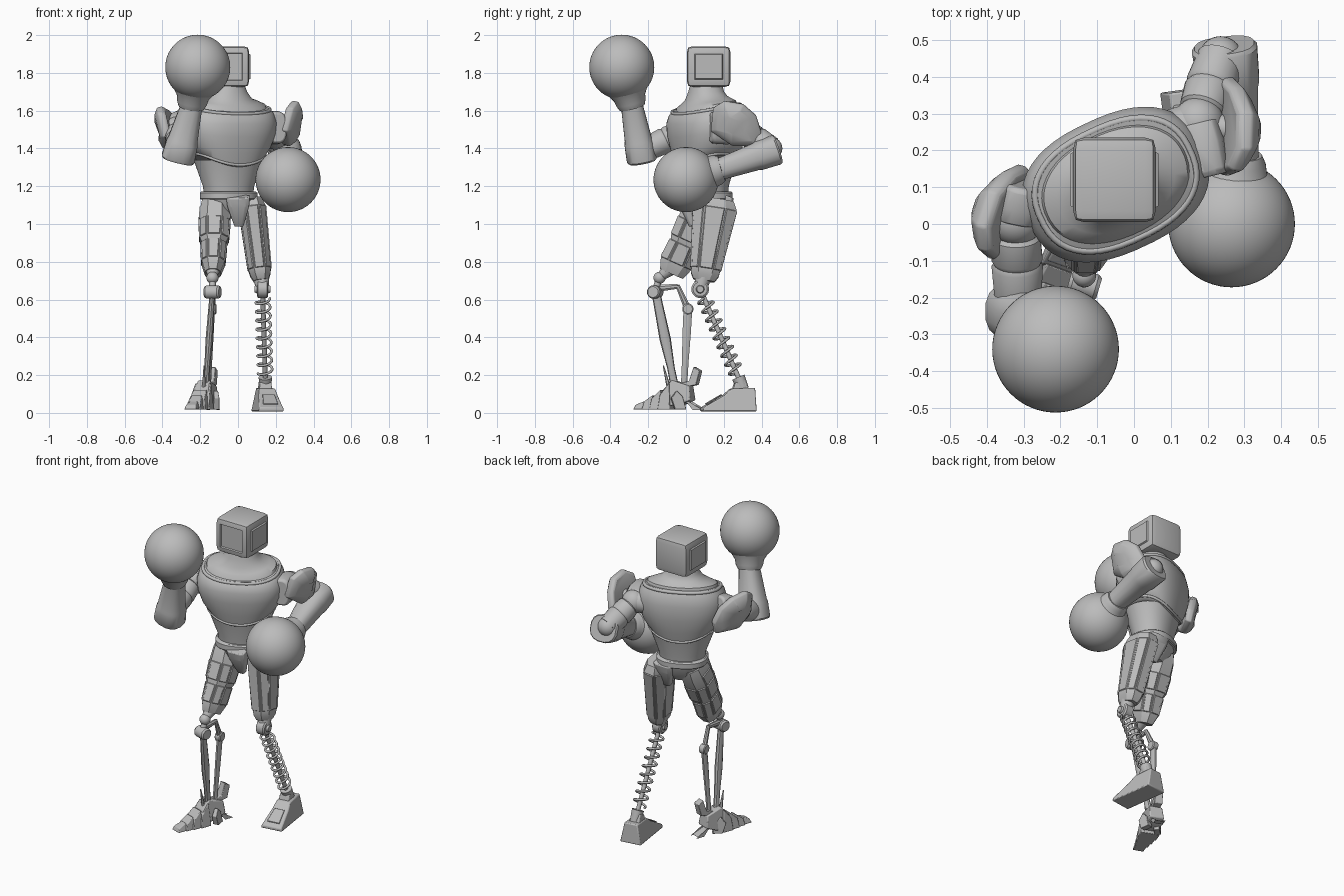
import bpy, bmesh, math
from mathutils import Vector, Matrix

cube = bpy.data.objects.get("Cube")
if cube:
    bpy.data.objects.remove(cube)

steel = bpy.data.materials.new("plain_grey")
steel.use_nodes = True
GREY = (0.5, 0.5, 0.5, 1)
steel.diffuse_color = GREY
steel.node_tree.nodes["Principled BSDF"].inputs["Base Color"].default_value = GREY


def finish(name, bm, angle=35, bevel=0):
    bmesh.ops.recalc_face_normals(bm, faces=bm.faces)
    mesh = bpy.data.meshes.new(name)
    bm.to_mesh(mesh)
    bm.free()
    mesh.materials.append(steel)
    ob = bpy.data.objects.new(name, mesh)
    bpy.context.collection.objects.link(ob)
    if bevel:
        mod = ob.modifiers.new("edge_bevel", "BEVEL")
        mod.width, mod.segments = bevel, 2
    bpy.ops.object.select_all(action="DESELECT")
    ob.select_set(True)
    bpy.context.view_layer.objects.active = ob
    bpy.ops.object.shade_smooth_by_angle(angle=math.radians(angle))
    return ob


def skin(rings, closed=False):
    # Bridge equal rings of points; cap the ends unless closed in a loop
    bm = bmesh.new()
    vs = [[bm.verts.new(p) for p in r] for r in rings]
    n = len(vs[0])
    pairs = list(zip(vs, vs[1:])) + ([(vs[-1], vs[0])] if closed else [])
    for a, b in pairs:
        for i in range(n):
            j = (i + 1) % n
            bm.faces.new((a[i], a[j], b[j], b[i]))
    if not closed:
        bm.faces.new(vs[0])
        bm.faces.new(vs[-1])
    return bm


def oval(c, u, v, sides, power=1.0):
    pts = []
    for i in range(sides):
        a = math.tau * (i + 0.5) / sides
        x, y = math.cos(a), math.sin(a)
        pts.append(c + u * math.copysign(abs(x) ** power, x) + v * math.copysign(abs(y) ** power, y))
    return pts


def limb(name, p, q, stations, sides=24, power=1.0, hint=(1, 0, 0), panels=0, angle=35, bevel=0):
    # Stations are (fraction along p-q, radius toward hint, radius across)
    p, q = Vector(p), Vector(q)
    d = (q - p).normalized()
    u = Vector(hint)
    u = (u - d * u.dot(d)).normalized()
    v = d.cross(u)
    bm = skin([oval(p.lerp(q, t), u * a, v * b, sides, power) for t, a, b in stations])
    if panels:
        faces = [f for f in bm.faces if len(f.verts) == 4 and f.calc_area() > panels]
        bmesh.ops.recalc_face_normals(bm, faces=bm.faces)
        bmesh.ops.inset_individual(bm, faces=faces, thickness=0.006, depth=0)
        bmesh.ops.inset_individual(bm, faces=faces, thickness=0.005, depth=0.005)
    return finish(name, bm, angle, bevel)


def rod(name, p, q, r, r2=None, sides=16):
    r2 = r if r2 is None else r2
    return limb(name, p, q, [(0, r, r), (1, r2, r2)], sides)


def pin(name, c, axis, r, half):
    c, a = Vector(c), Vector(axis).normalized() * half
    return limb(name, c - a, c + a, [(0, r * .8, r * .8), (.12, r, r), (.88, r, r), (1, r * .8, r * .8)],
                hint=(0, 0, 1))


def ball(name, c, r, seg=32):
    bm = bmesh.new()
    bmesh.ops.create_uvsphere(bm, u_segments=seg, v_segments=seg // 2, radius=r, matrix=Matrix.Translation(c))
    return finish(name, bm, 60)


def pipe(name, pts, r, closed=False, sides=8):
    pts = [Vector(p) for p in pts]
    n, rings = len(pts), []
    for i, p in enumerate(pts):
        a = pts[(i - 1) % n] if closed or i else p
        b = pts[(i + 1) % n] if closed or i < n - 1 else p
        d = (b - a).normalized()
        u = d.cross(Vector((.12, .31, .94))).normalized() * r
        rings.append(oval(p, u, d.cross(u), sides))
    return finish(name, skin(rings, closed), 60)


def prism(name, outline, c, yaw, low, high, bevel=0.006):
    # Outline is (forward, up); low and high are half widths at bottom and top
    f = Vector((math.sin(yaw), -math.cos(yaw), 0))
    s = Vector((math.cos(yaw), math.sin(yaw), 0))
    top = max(z for _, z in outline)
    rings = []
    for side in (-1, 1):
        rings.append([Vector(c) + f * y + Vector((0, 0, z)) + s * side * (low + (high - low) * z / top)
                      for y, z in outline])
    return finish(name, skin(rings), 30, bevel)


# Torso, twisted toward the model's left
TWIST = math.radians(25)
U = Vector((math.cos(TWIST), math.sin(TWIST), 0))
V = Vector((-math.sin(TWIST), math.cos(TWIST), 0))
CORE = Vector((-0.05, 0.107, 0))


def torso_ring(z, a, b, lift=0, tilt=0, power=.82, sides=48):
    # Lift raises the flanks above the middle, tilt raises the back above the front
    pts = oval(CORE + Vector((0, 0, z)), U * a, V * b, sides, power)
    return [p + Vector((0, 0, lift * ((p - CORE).dot(U) / a) ** 2 + tilt * (p - CORE).dot(V) / b)) for p in pts]


def stack(name, levels, power=.82, sides=48, angle=40):
    return finish(name, skin([torso_ring(*lv, power=power, sides=sides) for lv in levels]), angle)


stack("chest", [(1.295, .165, .125, .06), (1.31, .195, .148, .06), (1.375, .228, .165, .04), (1.46, .252, .182, .02),
                (1.54, .258, .185, 0, .01), (1.59, .243, .172, .005, .02), (1.615, .215, .152, .01, .025)])
stack("shoulder_yoke", [(1.595, .215, .15, .01, .025), (1.63, .202, .14, .01, .025), (1.645, .165, .122, .01, .02),
                        (1.668, .125, .105, 0, .012), (1.7, .098, .092), (1.73, .085, .085)], .92)
stack("neck", [(1.7, .085, .083), (1.76, .082, .082)], 1)
stack("waist", [(1.13, .13, .105), (1.2, .138, .112), (1.34, .19, .145)], .92)
pipe("collar_trim", torso_ring(1.607, .222, .157, .01, .025), .01, True)
pipe("chest_lower_trim", torso_ring(1.312, .195, .148, .06), .008, True)
stack("belt", [(1.13, .145, .125), (1.135, .15, .13), (1.165, .15, .13), (1.172, .142, .122)])
stack("pelvis", [(1.03, .06, .06), (1.08, .11, .1), (1.135, .135, .115)], .8, 16)

# Tapered plates at the front and back of the pelvis
for name, y, tilt in (("front_groin_plate", -.015, .05), ("back_groin_plate", .225, -.05)):
    limb(name, (0.0, y, 1.145), (0.005, y + tilt, 0.99),
         [(0, .065, .03), (.3, .06, .035), (1, .025, .02)], 8, .5, bevel=.006)

# Boxy head: raised side plates, recessed screen
bm = bmesh.new()
bmesh.ops.create_cube(bm, size=1)
bmesh.ops.scale(bm, vec=(.224, .23, .215), verts=bm.verts)
bmesh.ops.bevel(bm, geom=bm.edges[:], offset=.03, segments=2, profile=.6, affect="EDGES")
bmesh.ops.translate(bm, vec=(-.053, .12, 1.833), verts=bm.verts)
big = [f for f in bm.faces if f.calc_area() > .02]
plates = [f for f in big if abs(f.normal.x) > .5]
screen = [f for f in big if f.normal.y < -.5]
bmesh.ops.inset_individual(bm, faces=plates, thickness=.014, depth=0)
bmesh.ops.inset_individual(bm, faces=plates, thickness=.006, depth=.008)
bmesh.ops.inset_individual(bm, faces=screen, thickness=.006, depth=0)
bmesh.ops.inset_individual(bm, faces=screen, thickness=.005, depth=-.009)
finish("head", bm, 25)

# Arms: shoulder, cuff, upper arm, forearm, round glove
PAD = [(-.11, .085), (-.05, .125), (.05, .108), (.115, .045), (.143, -.05), (.125, -.12), (-.01, -.115), (-.125, -.04)]
arms = {
    "right": (-1, (-.32, .01, 1.5), (-.315, -.2, 1.4), (-.32, -.232, 1.335), (-.238, -.292, 1.655),
              (-.213, -.34, 1.83), (-.37, .03, 1.5), -16, (-.3, .11, 1.52)),
    "left": (1, (.175, .275, 1.51), (.235, .45, 1.4), (.245, .485, 1.395), (.285, .15, 1.28),
             (.265, 0, 1.235), (.276, .255, 1.53), -4, (.21, .13, 1.51)),
}
for side, (sign, shoulder, elbow, fore, wrist, fist, pad, yaw, cuff) in arms.items():
    root = Vector(shoulder) - U * sign * .12
    rod(side + "_shoulder_axle", root, shoulder, .075, .06, 24)
    ball(side + "_shoulder", shoulder, .07)
    pin(side + "_shoulder_cap", Vector(shoulder) + Vector((0, 0, .05)), (0, 0, 1), .04, .028)
    limb(side + "_shoulder_cuff", shoulder, cuff, [(0, .055, .075), (.4, .06, .09), (.9, .055, .085), (1, .045, .075)],
         16, .7, bevel=.004)
    limb(side + "_upper_arm", shoulder, elbow, [(.15, .05, .05), (.22, .065, .065), (.5, .07, .07), (.55, .064, .064),
                                               (.6, .07, .07), (1, .064, .064)])
    ball(side + "_elbow", elbow, .06)
    limb(side + "_forearm", fore, wrist, [(0, .082, .076), (.03, .09, .082), (.3, .085, .078), (.34, .08, .073),
                                         (.85, .06, .06), (1, .054, .056)], 16, .8)
    # Glove cuff flares into the ball
    limb(side + "_glove_cuff", Vector(fore).lerp(Vector(wrist), .88), fist,
         [(0, .068, .068), (.12, .08, .08), (.25, .085, .085), (.5, .12, .12), (.7, .15, .15)], 32, angle=50)
    ball(side + "_glove", fist, .172, 64)
    # Faceted shoulder guard, its top leaning inward
    turn = Matrix.Rotation(math.radians(yaw), 3, "Z") @ Matrix.Rotation(math.radians(12 * sign), 3, "Y")
    rings = []
    for off, k in ((-.015, .9), (.0, 1), (.025, 1), (.05, .75), (.064, .4)):
        rings.append([Vector(pad) + turn @ Vector((sign * (off - 1.5 * y * y), y * k, z * k)) for y, z in PAD])
    finish(side + "_shoulder_guard", skin(rings), 50, .006)
    rod(side + "_guard_mount", shoulder, pad, .035)

# Thighs with raised armour panels
limb("left_thigh", (.07, .16, 1.13), (.122, .095, .7),
     [(0, .06, .1), (.1, .074, .122), (.87, .063, .082), (.93, .057, .078), (1, .042, .06)],
     8, .8, panels=.006, angle=25)
limb("right_thigh", (-.12, .1, 1.13), (-.133, -.077, .737),
     [(0, .068, .09), (.12, .08, .1), (.3, .085, .096), (.56, .079, .092), (.6, .071, .085), (.87, .063, .092),
      (1, .044, .07)], 8, .8, panels=.006, angle=25)

# Left lower leg: knee ring, coil spring on a rod
knee, ankle = Vector((.13, .075, .655)), Vector((.145, .285, .17))
pin("left_knee_ring", knee, (1, 0, 0), .047, .03)
pin("left_knee_pin", knee, (1, 0, 0), .022, .042)
rod("left_knee_stem", knee, (.122, .095, .73), .035, .045)
rod("left_shin_rod", knee, ankle, .013)
axis = (ankle - knee).normalized()
side_v = Vector((1, 0, 0))
side_v = (side_v - axis * side_v.dot(axis)).normalized()
cross_v = axis.cross(side_v)
coil, steps = [], 200
for i in range(steps + 1):
    t = i / steps
    a = t * 8.5 * math.tau
    coil.append(knee.lerp(ankle, .1 + .82 * t) + (side_v * math.cos(a) + cross_v * math.sin(a)) * .038)
pipe("left_spring", coil, .007)
rod("left_spring_seat", ankle - axis * .02, ankle + axis * .05, .036, .03)

# Left foot: solid wedge boot
prism("left_foot", [(-.13, 0), (.155, 0), (.155, .02), (.04, .085), (.0, .12), (-.125, .125)],
      (.155, .237, .008), math.radians(8), .068, .042)
prism("left_foot_top_plate", [(.13, .035), (.05, .085), (.05, .09), (.132, .042)],
      (.155, .237, .008), math.radians(8), .045, .032, .002)
prism("left_ankle_block", [(-.1, .1), (-.005, .1), (-.02, .15), (-.07, .17)],
      (.15, .237, .008), math.radians(8), .04, .03)

# Right lower leg: exposed linkage
rod("right_knee_stem", (-.133, -.09, .76), (-.135, -.14, .715), .04, .02)
ball("right_knee_ball", (-.135, -.14, .715), .032)
rod("right_knee_link", (-.135, -.14, .715), (-.135, -.165, .64), .018)
pin("right_knee_pin", (-.135, -.163, .64), (1, -.3, 0), .036, .042)
limb("right_front_strut", (-.135, -.16, .64), (-.17, -.06, .14),
     [(0, .016, .025), (.1, .016, .024), (.5, .02, .03), (.8, .016, .02), (1, .018, .022)], 10)
limb("right_top_link", (-.137, -.15, .66), (-.127, -.045, .67), [(0, .012, .02), (1, .012, .014)], 8)
limb("right_upper_link", (-.127, -.045, .675), (-.135, .01, .55), [(0, .012, .012), (1, .014, .02)], 8)
pin("right_link_joint", (-.135, .01, .55), (1, 0, 0), .03, .02)
limb("right_back_strut", (-.135, .01, .55), (-.155, -.01, .15),
     [(0, .014, .025), (.3, .014, .024), (.7, .013, .019), (1, .013, .018)], 8)

# Right foot: overlapping toe plates, heel spur and side claws
YAW = math.radians(-20)
HEEL = (-.16, -.01, .018)
prism("right_foot_core", [(-.05, .05), (.02, .02), (.11, .02), (.11, .1), (.06, .155), (-.04, .125)],
      HEEL, YAW, .05, .034)
for i, (back, front, high) in enumerate([(.06, .13, .14), (.11, .18, .105), (.16, .225, .075), (.205, .275, .045)]):
    prism("right_toe_plate_%d" % (i + 1), [(back, 0), (front, 0), (front - .01, high * .55), (back + .01, high)],
          HEEL, YAW, .058 - i * .008, .045 - i * .008, .004)
prism("right_heel_spur", [(-.1, 0), (-.06, 0), (-.01, .06), (-.02, .12), (-.075, .13), (-.095, .205), (-.06, .225),
                          (-.035, .15), (.01, .14), (.02, .05)][::-1], HEEL, YAW, .028, .022, .003)
for sign in (-1, 1):
    prism("right_side_claw_%s" % ("outer" if sign < 0 else "inner"),
          [(-.03, 0), (.03, 0), (.05, .06), (.02, .1), (-.01, .07)],
          (HEEL[0] + sign * .04, HEEL[1] - .02, HEEL[2]), YAW + sign * .5, .018, .012, .003)
limb("right_foot_spike", (-.18, -.09, .13), (-.18, -.12, .25), [(0, .012, .012), (1, .003, .003)], 6)
